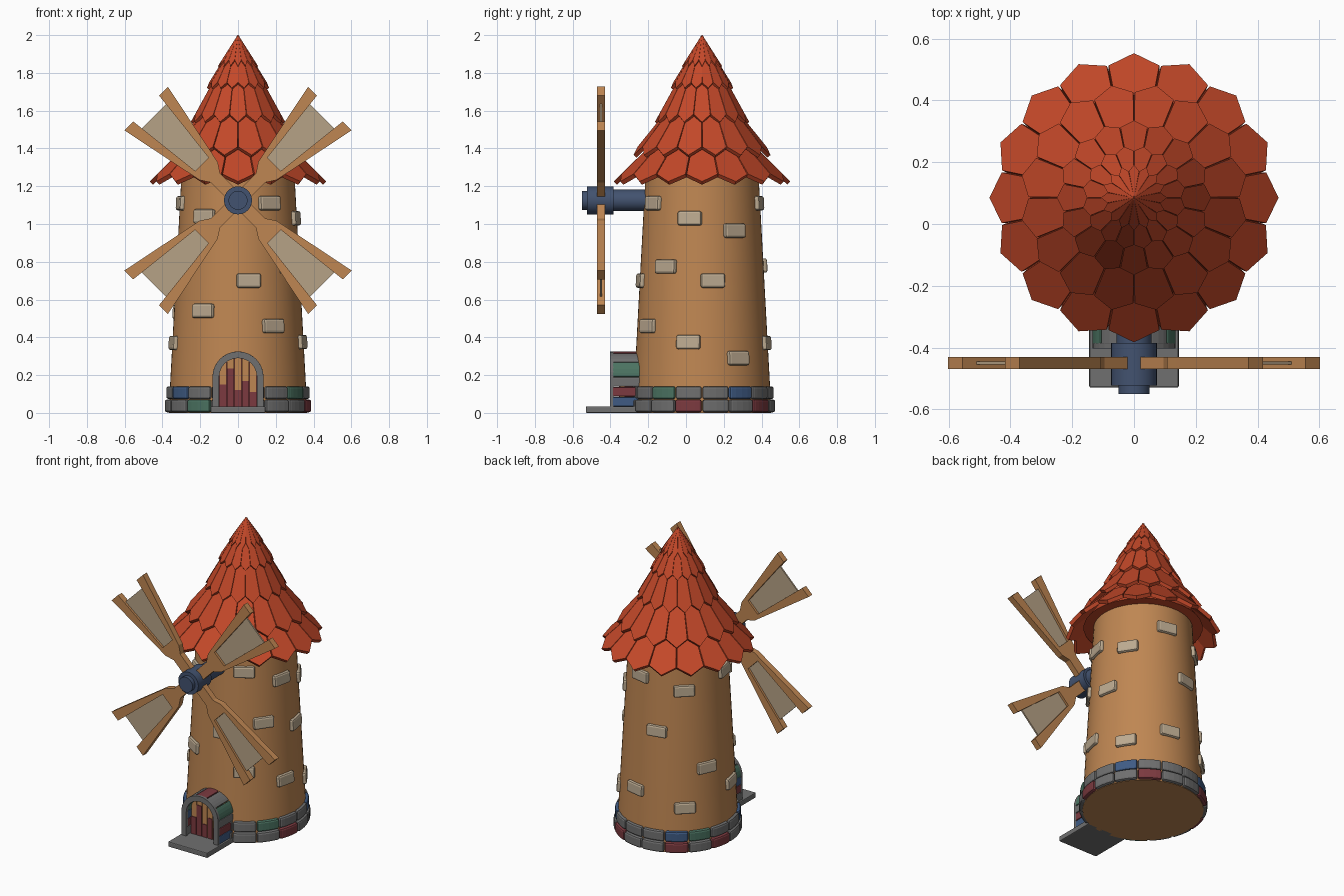
import bpy, bmesh, math
from math import sin, cos, pi, radians, sqrt
from mathutils import Matrix, Vector

if "Cube" in bpy.data.objects:
    bpy.data.objects.remove(bpy.data.objects["Cube"])

CY = 0.085  # tower axis in y


def material(name, rgb):
    m = bpy.data.materials.new(name)
    m.use_nodes = True
    m.diffuse_color = (*rgb, 1)
    m.node_tree.nodes["Principled BSDF"].inputs["Base Color"].default_value = (*rgb, 1)
    return m


tan = material("tan wood", (.52, .24, .085))
pale = material("pale brick", (.50, .40, .28))
canvas_mat = material("canvas", (.47, .36, .24))
roof_red = material("roof red", (.55, .065, .022))
gray = material("gray stone", (.16, .16, .16))
green = material("green stone", (.07, .17, .12))
maroon = material("maroon stone", (.20, .042, .05))
blue = material("blue stone", (.05, .105, .23))
iron = material("blue iron", (.055, .085, .16))
STONES = {"g": gray, "n": green, "r": maroon, "b": blue}


def finish(name, bm, mat, bevel=0, smooth=False):
    bmesh.ops.recalc_face_normals(bm, faces=bm.faces)
    mesh = bpy.data.meshes.new(name)
    bm.to_mesh(mesh)
    bm.free()
    mesh.materials.append(mat)
    ob = bpy.data.objects.new(name, mesh)
    bpy.context.collection.objects.link(ob)
    if bevel:
        mod = ob.modifiers.new("Bevel", "BEVEL")
        mod.width, mod.segments, mod.limit_method = bevel, 2, "ANGLE"
        mod.angle_limit = radians(40)
    if smooth:
        bpy.ops.object.select_all(action="DESELECT")
        ob.select_set(True)
        bpy.context.view_layer.objects.active = ob
        bpy.ops.object.shade_smooth_by_angle(angle=radians(35))
    return ob


def add_prism(bm, pts, lo, hi, mat4=Matrix()):
    """Extrude a 2D outline from lo to hi along local z, then transform it."""
    a = [bm.verts.new(mat4 @ Vector((x, y, lo))) for x, y in pts]
    b = [bm.verts.new(mat4 @ Vector((x, y, hi))) for x, y in pts]
    bm.faces.new(a)
    bm.faces.new(b)
    for i in range(len(pts)):
        j = (i + 1) % len(pts)
        bm.faces.new((a[i], a[j], b[j], b[i]))


def prism(name, pts, lo, hi, mat, mat4=Matrix(), bevel=0):
    bm = bmesh.new()
    add_prism(bm, pts, lo, hi, mat4)
    return finish(name, bm, mat, bevel)


def lathe(name, profile, mat, mat4, steps=48):
    bm = bmesh.new()
    verts = [bm.verts.new((r, 0, z)) for r, z in profile]
    edges = [bm.edges.new(p) for p in zip(verts, verts[1:])]
    bmesh.ops.spin(bm, geom=verts + edges, cent=(0, 0, 0), axis=(0, 0, 1),
                   angle=2 * pi, steps=steps)
    bmesh.ops.remove_doubles(bm, verts=bm.verts, dist=1e-5)
    bm.transform(mat4)
    return finish(name, bm, mat, smooth=True)


def sector(r0, r1, a0, a1, n=3):
    angles = [a0 + (a1 - a0) * i / n for i in range(n + 1)]
    return ([(r1 * cos(a), r1 * sin(a)) for a in angles]
            + [(r0 * cos(a), r0 * sin(a)) for a in reversed(angles)])


def rect(x0, x1, y0, y1):
    return [(x0, y0), (x1, y0), (x1, y1), (x0, y1)]


AXIS = Matrix.Translation((0, CY, 0))
# Local x, y, z become world x, z, -y: outlines drawn on the front plane
FRONT = Matrix.Rotation(pi / 2, 4, "X")

# Tower wall
lathe("tower", [(0, 0), (.365, 0), (.36, .14), (.297, 1.3), (0, 1.3)], tan, AXIS, 64)

# Two rows of foundation stones
for row, codes in enumerate(("ggrggggrggngggrr"[:2] + "rggrgrggnggggr", "gbgggbngg" + "bggggng")):
    for i, code in enumerate(codes):
        a = i * pi / 8
        outline = sector(.33, .388 - .008 * row, a + .006, a + pi / 8 - .006, 4)
        prism("foundation_stone", outline, .003 + .07 * row, .071 + .07 * row,
              STONES[code], AXIS, .012)

# Scattered wall bricks: angle in degrees, height
BRICKS = [(-57, 1.11), (-12, 1.03), (33, .965), (78, 1.11), (132, 1.05), (-170, 1.11), (-125, 1.04),
          (-80, .70), (-36, .775), (10, .70), (102, .78), (156, .535),
          (-57, .46), (-12, .375), (33, .29), (78, .37), (132, .29), (-168, .37), (-123, .54)]
for deg, z in BRICKS:
    place = (AXIS @ Matrix.Rotation(radians(deg), 4, "Z")
             @ Matrix.Translation((.366 - .054 * z, 0, z)) @ Matrix.Rotation(-.054, 4, "Y")
             @ Matrix.Rotation(pi / 2, 4, "Y"))
    prism("wall_brick", rect(-.038, .038, -.065, .065), -.03, .018, pale, place, .012)

# Roof core under the shingles
lathe("roof_core", [(0, 1.25), (.36, 1.27), (.2, 1.5), (.11, 1.72), (.06, 1.85), (0, 1.96)],
      roof_red, AXIS, 32)

# Shingle tiers: tip radius, tip height, top radius, top height
TIERS = [(.468, 1.225, .27, 1.42), (.37, 1.365, .2, 1.58), (.25, 1.54, .14, 1.74),
         (.168, 1.72, .08, 1.865), (.107, 1.835, .002, 2)]
COUNT = 16
for t, (rb, zb, rt, zt) in enumerate(TIERS):
    bm = bmesh.new()
    length = sqrt((rb - rt) ** 2 + (zt - zb) ** 2)
    slope = math.atan2(zt - zb, rb - rt)
    half = math.tan(pi / COUNT) * .96
    w0, w1 = rt * half, (rb - .2 * (rb - rt)) * half
    outline = [(0, 0), (.2 * length, w1), (length, w0), (length, -w0), (.2 * length, -w1)]
    for i in range(COUNT):
        spin = (i + .5 * (t % 2)) * 2 * pi / COUNT
        place = (AXIS @ Matrix.Rotation(spin, 4, "Z") @ Matrix.Translation((rb, 0, zb))
                 @ Matrix.Rotation(pi, 4, "Z") @ Matrix.Rotation(-slope, 4, "Y"))
        add_prism(bm, outline, -.024 + .003 * t, 0, place)
    finish("roof_shingles", bm, roof_red)

# Sail axle, hub and cap
HUB = Matrix.Translation((0, 0, 1.125)) @ FRONT
lathe("sail_axle", [(0, .15), (.057, .15), (.057, .385), (.074, .385), (.074, .523),
                    (.05, .523), (.05, .55), (0, .55)], iron, HUB, 32)

# Four sails: forked wooden frame and canvas
for i in range(4):
    place = HUB @ Matrix.Rotation(pi / 4 + i * pi / 2, 4, "Z")
    bm = bmesh.new()
    add_prism(bm, [(.03, -.035), (.17, -.035), (.22, -.068), (.27, -.078), (.27, .078),
                   (.22, .068), (.17, .035), (.03, .035)], .43, .47, place)
    for s in (-1, 1):
        add_prism(bm, [(.27, .05 * s), (.688, .097 * s), (.688, .163 * s), (.27, .078 * s)],
                  .43, .47, place)
    finish("sail_frame", bm, tan)
    prism("sail_canvas", [(.26, -.06), (.63, -.105), (.63, .105), (.26, .06)],
          .445, .455, canvas_mat, place)

# Doorstep
prism("doorstep", rect(-.145, .145, .25, .53), 0, .035, gray,
      Matrix.Scale(-1, 4, (0, 1, 0)), .006)

# Porch stones: straight legs, then the arch
SPRING, OUT, IN = .19, .135, .103
ARCH = Matrix.Translation((0, 0, SPRING)) @ FRONT
for side, codes in ((1, "brg"), (-1, "grb")):
    for k, code in enumerate(codes):
        z = .033 + k * .0525 - SPRING
        prism("porch_stone", rect(*sorted((side * IN, side * OUT)), z + .001, z + .051),
              .23, .392, STONES[code], ARCH, .006)
for k, code in enumerate("ngrgn"):
    a = k * pi / 5
    prism("porch_arch_stone", sector(IN, OUT, a + .01, a + pi / 5 - .01, 4),
          .23, .392, STONES[code], ARCH, .006)

# Gray front trim following the arch
trim = sector(IN - .003, OUT, 0, pi, 16)
trim = [(OUT, .035 - SPRING)] + trim[:17] + [(-OUT, .035 - SPRING),
        (.003 - IN, .035 - SPRING)] + trim[17:] + [(IN - .003, .035 - SPRING)]
prism("porch_trim", trim, .385, .403, gray, ARCH)

# Door planks with worn painted plates
WIDTH = .04
for k, paint in enumerate((.15, .235, .12, .17, .11)):
    x = (k - 2) * WIDTH
    x0, x1 = x - .018, x + .018
    top0, top1 = (sqrt(max(0, .105 ** 2 - v * v)) for v in (x0, x1))
    low = .035 - SPRING
    prism("door_plank", [(x0, low), (x1, low), (x1, top1), (x0, top0)], .32, .35, tan, ARCH)
    prism("door_paint", rect(x0, x1, low, paint - SPRING), .35, .354, maroon, ARCH)
prism("door_backing", [(-.105, .035 - SPRING), (.105, .035 - SPRING)]
      + sector(0, .105, 0, pi, 12)[:13], .28, .325, maroon, ARCH)
